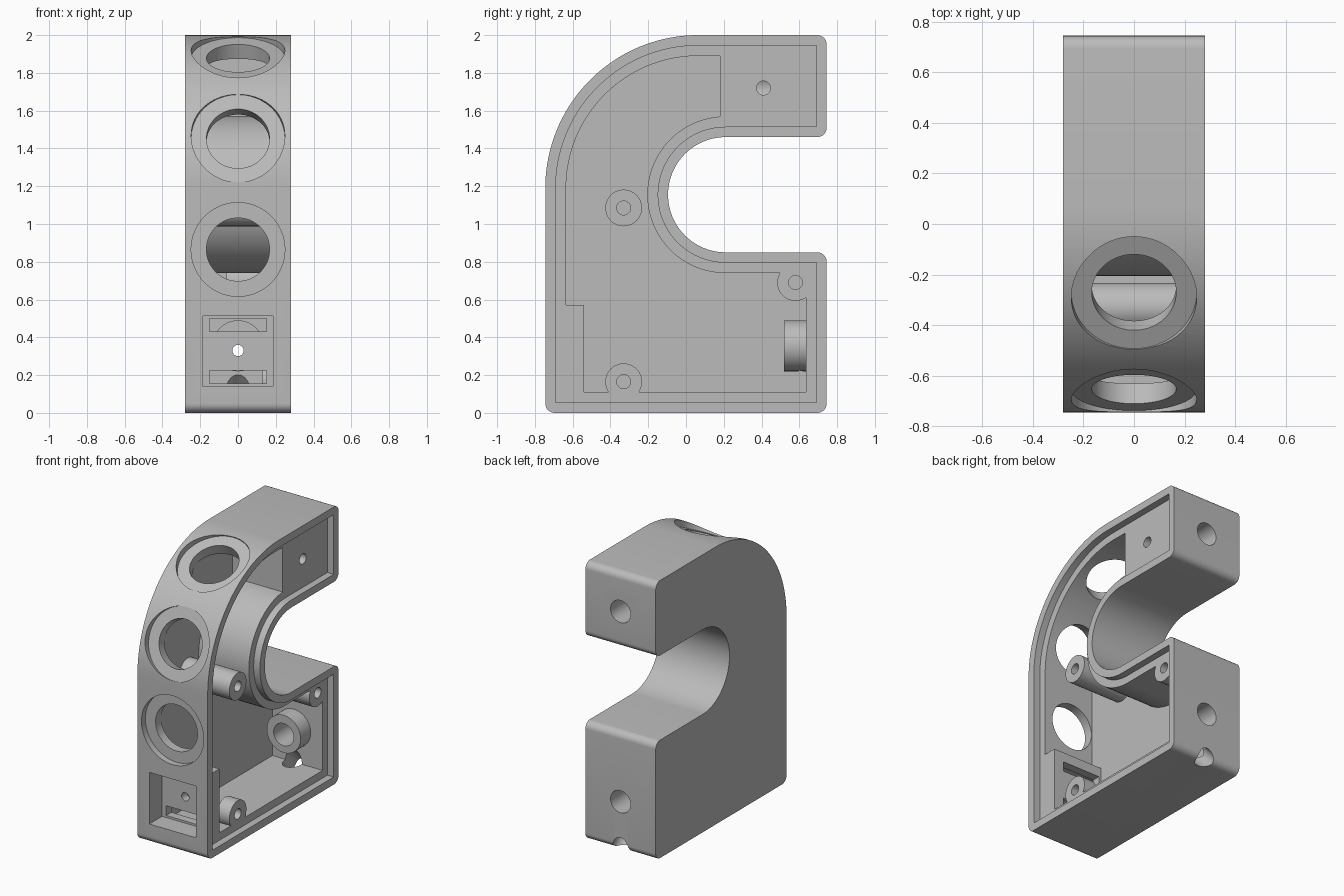
import bpy, bmesh
from math import sin, cos, asin, radians, degrees
from mathutils import Vector

cube = bpy.data.objects.get("Cube")
if cube:
    bpy.data.objects.remove(cube, do_unlink=True)

HALF = 0.28        # half the housing width
LEDGE = 0.23       # depth of the lid seat
FLOOR = -0.17      # inner face of the closed side


def to_object(name, bm):
    bmesh.ops.recalc_face_normals(bm, faces=bm.faces)
    mesh = bpy.data.meshes.new(name)
    bm.to_mesh(mesh)
    bm.free()
    obj = bpy.data.objects.new(name, mesh)
    bpy.context.collection.objects.link(obj)
    return obj


def prism(name, profile, x0, x1):
    """Extrude a (y, z) profile along x."""
    bm = bmesh.new()
    face = bm.faces.new([bm.verts.new((x0, y, z)) for y, z in profile])
    out = bmesh.ops.extrude_face_region(bm, geom=[face])
    verts = [g for g in out["geom"] if isinstance(g, bmesh.types.BMVert)]
    bmesh.ops.translate(bm, verts=verts, vec=(x1 - x0, 0, 0))
    return to_object(name, bm)


def box(name, x0, x1, y0, y1, z0, z1):
    return prism(name, [(y0, z0), (y1, z0), (y1, z1), (y0, z1)], x0, x1)


def rod(name, start, end, radius, sides=64):
    """Cylinder between two points."""
    a, b = Vector(start), Vector(end)
    bm = bmesh.new()
    bmesh.ops.create_cone(bm, cap_ends=True, segments=sides, radius1=radius,
                          radius2=radius, depth=(b - a).length)
    bm.transform((b - a).to_track_quat("Z", "Y").to_matrix().to_4x4())
    bmesh.ops.translate(bm, verts=bm.verts, vec=(a + b) / 2)
    return to_object(name, bm)


def cut(target, cutter):
    """Subtract the cutter and discard it."""
    mod = target.modifiers.new("cut", "BOOLEAN")
    mod.operation = "DIFFERENCE"
    mod.solver = "EXACT"
    mod.object = cutter
    cutter.hide_render = True
    bpy.context.view_layer.objects.active = target
    bpy.ops.object.modifier_apply(modifier=mod.name)
    bpy.data.objects.remove(cutter, do_unlink=True)


def arc(cy, cz, r, a0, a1, steps):
    angles = [radians(a0 + (a1 - a0) * i / steps) for i in range(steps + 1)]
    return [(cy + r * cos(a), cz + r * sin(a)) for a in angles]


def corner(y, z, sy, sz, fillet):
    if not fillet:
        return [(y, z)]
    a0 = {(-1, -1): 180, (1, -1): 270, (1, 1): 0}[sy, sz]
    return arc(y - sy * fillet, z - sz * fillet, fillet, a0, a0 + 90, 8)


def outline(inset, top_end, low_end, fillet=0):
    """Hook-shaped side profile, shrunk by an inset."""
    r = 0.305 + inset
    stop = 90 + degrees(asin(max(0, 0.21 - top_end) / r))
    return (arc(0.065, 1.19, 0.81 - inset, 90, 180, 40)
            + corner(-0.745 + inset, inset, -1, -1, fillet)
            + corner(low_end, inset, 1, -1, fillet)
            + corner(low_end, 0.85 - inset, 1, 1, fillet)
            + arc(0.21, 1.155, r, 270, stop, 48)
            + corner(top_end, 1.46 + inset, 1, -1, fillet)
            + corner(top_end, 2 - inset, 1, 1, fillet))


# Outer shell and lid seat
housing = prism("housing", outline(0, 0.745, 0.745, 0.05), -HALF, HALF)
cut(housing, prism("lid_seat", outline(0.055, 0.69, 0.69), LEDGE, 0.4))

# Cavity, leaving the switch block, screw posts and cable boss standing
cavity = prism("cavity", outline(0.11, 0.18, 0.635), FLOOR, LEDGE + 0.02)
cut(cavity, box("switch_block", -0.5, 0.5, -0.9, -0.54, -0.1, 0.57))
posts = [(-0.33, 1.085, -0.22, 0.0), (-0.33, 0.165, 0.13, 0.15),
         (0.58, 0.69, -0.06, 0.0)]
for y, z, base, _ in posts:
    cut(cavity, rod("screw_post", (base, y, z), (0.4, y, z), 0.097))
cut(cavity, rod("cable_boss", (0, 0.52, 0.355), (0, 0.8, 0.355), 0.135))
cut(housing, cavity)

# Screw holes in the posts and the upper arm
for y, z, _, depth in posts + [(0.41, 1.72, 0, 0.0)]:
    cut(housing, rod("screw_hole", (depth, y, z), (0.4, y, z), 0.037, 32))

# Counterbored round openings around the front
for cy, cz, reach, angle in [(0.065, 0.865, 0.81, 0), (0.065, 1.19, 0.81, 20),
                             (0.065, 1.19, 0.81, 64)]:
    centre = Vector((0, cy, cz))
    ray = Vector((0, -cos(radians(angle)), sin(radians(angle))))
    for name, depth, radius in [("counterbore", 0.045, 0.248),
                                ("round_opening", 0.17, 0.167)]:
        cut(housing, rod(name, centre + ray * (reach - depth),
                         centre + ray * 1.1, radius, 80))

# Switch pocket with two slots and a pin hole in its back plate
cut(housing, box("switch_pocket", -0.185, 0.185, -0.9, -0.6, 0.14, 0.512))
for z0, z1 in [(0.155, 0.225), (0.43, 0.5)]:
    cut(housing, box("slot", -0.152, 0.152, -0.65, -0.5, z0, z1))
cut(housing, rod("pin_hole", (0, -0.65, 0.33), (0, -0.5, 0.33), 0.03, 32))

# Rod holes in the back and the slanted drain at the bottom corner
cut(housing, rod("upper_rod_hole", (0, 0.32, 1.72), (0, 0.9, 1.72), 0.08))
cut(housing, rod("lower_rod_hole", (0, 0.45, 0.35), (0, 0.9, 0.35), 0.08))
cut(housing, rod("drain", (0, 0.56, 0.185), (0, 0.9, -0.155), 0.065))

# Single grey finish
grey = bpy.data.materials.new("plain grey")
grey.use_nodes = True
colour = (0.5, 0.5, 0.5, 1)
grey.diffuse_color = colour
grey.node_tree.nodes["Principled BSDF"].inputs["Base Color"].default_value = colour
housing.data.materials.clear()
housing.data.materials.append(grey)
for face in housing.data.polygons:
    face.material_index = 0

bpy.ops.object.select_all(action="DESELECT")
housing.select_set(True)
bpy.context.view_layer.objects.active = housing
bpy.ops.object.shade_smooth_by_angle(angle=radians(30))
